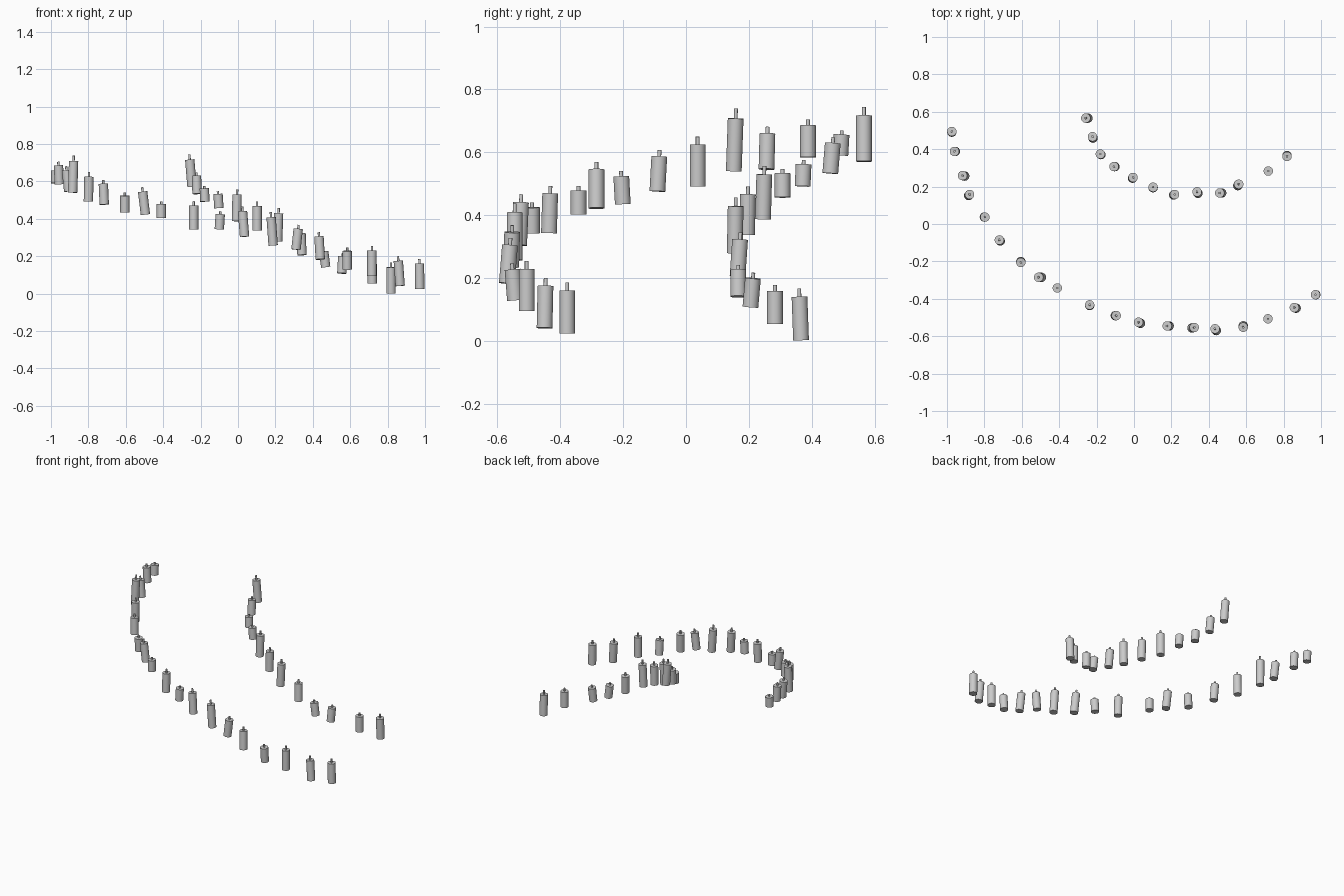
import bpy, bmesh
from mathutils import Vector, Matrix

# each candle: top x, top y, base z, body height, lean x, lean y
OUTER = [
    (-.974, .495, .59, .067, .0, .004), (-.96, .388, .584, .102, -.005, .0),
    (-.917, .259, .546, .114, -.012, .003), (-.879, .158, .54, .168, .005, .006),
    (-.797, .037, .492, .133, .003, .0), (-.72, -.085, .476, .111, -.005, .006),
    (-.605, -.206, .435, .089, .0, -.005), (-.51, -.285, .422, .124, -.015, .0),
    (-.41, -.342, .403, .076, .0, .0), (-.237, -.432, .343, .127, .0, .004),
    (-.095, -.49, .343, .082, .005, .0), (.024, -.525, .304, .137, -.011, .006),
    (.177, -.545, .257, .152, -.011, .0), (.322, -.553, .235, .112, .012, .003),
    (.433, -.56, .183, .122, -.007, .010), (.584, -.552, .129, .099, .0, -.008),
    (.716, -.507, .095, .134, .0, .0), (.857, -.447, .041, .134, -.010, .003),
    (.97, -.378, .024, .136, -.002, .0),
]
INNER = [
    (-.258, .566, .571, .146, -.012, .0), (-.222, .467, .533, .097, -.003, .008),
    (-.18, .374, .492, .070, -.003, .003), (-.107, .307, .457, .076, -.005, .0),
    (-.005, .249, .387, .143, .003, .004), (.102, .197, .337, .130, .0, .003),
    (.217, .158, .279, .150, .005, .003), (.337, .172, .206, .117, -.005, .008),
    (.458, .166, .141, .085, -.011, .0), (.56, .213, .108, .092, .005, .008),
    (.718, .283, .054, .105, .0, .0), (.818, .361, .002, .139, .0, -.005),
]
RADIUS, WICK_RADIUS, WICK_RATIO = .025, .006, .185


def unit_cylinder(name, radius, segments):
    """Capped cylinder standing on its base, one unit tall."""
    bm = bmesh.new()
    bmesh.ops.create_cone(bm, cap_ends=True, segments=segments, radius1=radius,
                          radius2=radius, depth=1,
                          matrix=Matrix.Translation((0, 0, .5)))
    for f in bm.faces:
        f.smooth = len(f.verts) == 4
    for e in bm.edges:
        e.smooth = all(f.smooth for f in e.link_faces)
    mesh = bpy.data.meshes.new(name)
    bm.to_mesh(mesh)
    bm.free()
    return mesh


def place(name, mesh, base, direction, height):
    ob = bpy.data.objects.new(name, mesh)
    ob.location = base
    ob.rotation_euler = Vector((0, 0, 1)).rotation_difference(direction).to_euler()
    ob.scale = (1, 1, height)
    bpy.context.collection.objects.link(ob)


body = unit_cylinder("candle_body", RADIUS, 32)
wick = unit_cylinder("wick", WICK_RADIUS, 12)

# two curved rows of floating candles
for row, candles in (("outer", OUTER), ("inner", INNER)):
    for i, (x, y, z, h, dx, dy) in enumerate(candles, 1):
        top = Vector((x, y, z + h))
        axis = Vector((dx, dy, h))
        place(f"{row}_candle_{i}", body, top - axis, axis, h)
        place(f"{row}_wick_{i}", wick, top - axis * .03, axis, h * (WICK_RATIO + .03))
